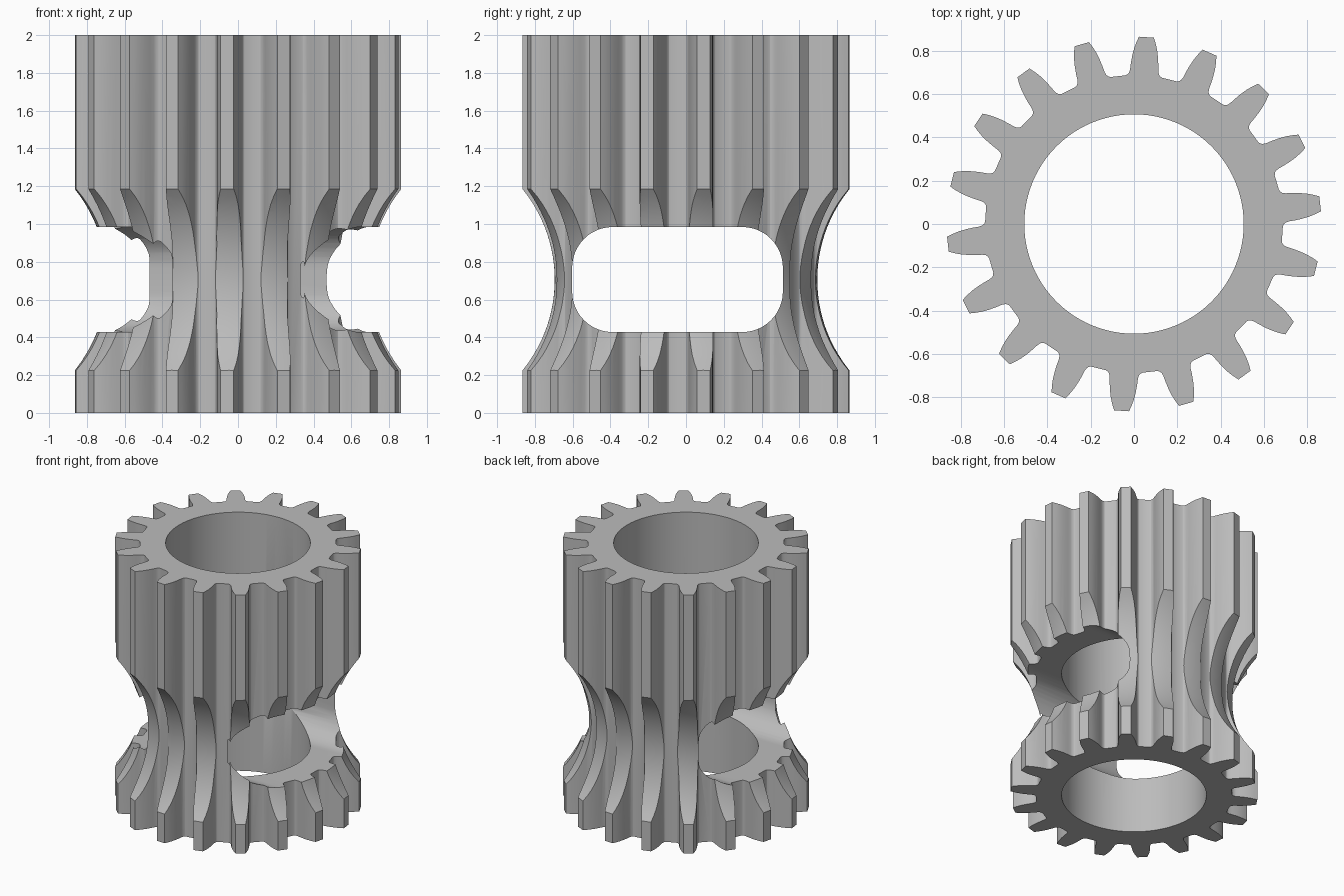
import bpy, bmesh
from math import sin, cos, tau, radians, sqrt

cube = bpy.data.objects.get("Cube")
if cube:
    bpy.data.objects.remove(cube)

TEETH, PHASE, HEIGHT = 18, radians(6.2), 2.0
TIP, ROOT, BORE = 0.866, 0.688, 0.507
WAIST_Z, WAIST_HALF, WAIST_R = 0.705, 0.48, 0.695

steel = bpy.data.materials.new("steel grey")
steel.use_nodes = True
grey = (0.5, 0.5, 0.5, 1)
steel.diffuse_color = grey
steel.node_tree.nodes["Principled BSDF"].inputs["Base Color"].default_value = grey


def to_object(name, bm):
    bmesh.ops.recalc_face_normals(bm, faces=bm.faces)
    mesh = bpy.data.meshes.new(name)
    bm.to_mesh(mesh)
    bm.free()
    mesh.materials.append(steel)
    ob = bpy.data.objects.new(name, mesh)
    bpy.context.collection.objects.link(ob)
    return ob


def prism(name, outline, offset):
    """Extrude a closed outline of 3D points along offset."""
    bm = bmesh.new()
    face = bm.faces.new([bm.verts.new(p) for p in outline])
    ext = bmesh.ops.extrude_face_region(bm, geom=[face])
    moved = [v for v in ext["geom"] if isinstance(v, bmesh.types.BMVert)]
    bmesh.ops.translate(bm, verts=moved, vec=offset)
    return to_object(name, bm)


# Toothed outline: radius and half angle (degrees) down one flank
flank = [(TIP, 2.3), (0.84, 3.05), (0.81, 3.8), (0.775, 4.45), (0.74, 4.95),
         (0.715, 5.25), (0.7, 5.7), (0.692, 6.3), (ROOT, 7.2)]
outline = []
for i in range(TEETH):
    mid = PHASE + i * tau / TEETH
    for r, a in [(r, -a) for r, a in reversed(flank)] + flank:
        t = mid + radians(a)
        outline.append((r * cos(t), r * sin(t), 0))
gear = prism("pinion_sleeve", outline, (0, 0, HEIGHT))

# Bore through the axis
circle = [(BORE * cos(i * tau / 96), BORE * sin(i * tau / 96), -0.1) for i in range(96)]
bore = prism("bore_cutter", circle, (0, 0, HEIGHT + 0.2))

# Concave waist: arc swept round the axis
sag = TIP - WAIST_R
R = (WAIST_HALF ** 2 + sag ** 2) / (2 * sag)
section = []
for i in range(25):
    dz = WAIST_HALF * (i / 12 - 1)
    section.append((WAIST_R + R - sqrt(R * R - dz * dz), WAIST_Z + dz))
section += [(1.1, WAIST_Z + WAIST_HALF), (1.1, WAIST_Z - WAIST_HALF)]
bm = bmesh.new()
SEGS = 120
rings = [[bm.verts.new((r * cos(k * tau / SEGS), r * sin(k * tau / SEGS), z))
          for r, z in section] for k in range(SEGS)]
n = len(section)
for k in range(SEGS):
    a, b = rings[k], rings[(k + 1) % SEGS]
    for j in range(n):
        bm.faces.new((a[j], a[(j + 1) % n], b[(j + 1) % n], b[j]))
waist = to_object("waist_cutter", bm)

# Rounded slot across the sleeve
Y0, Y1, Z0, Z1, CR = -0.603, 0.513, 0.428, 0.984, 0.215
corners = [(Y1 - CR, Z1 - CR), (Y0 + CR, Z1 - CR), (Y0 + CR, Z0 + CR), (Y1 - CR, Z0 + CR)]
slot_outline = []
for q, (y, z) in enumerate(corners):
    for i in range(13):
        t = (q + i / 12) * tau / 4
        slot_outline.append((-1.2, y + CR * cos(t), z + CR * sin(t)))
slot = prism("slot_cutter", slot_outline, (2.4, 0, 0))

# Cut, then bake the result
cutters = [bore, waist, slot]
for c in cutters:
    mod = gear.modifiers.new(c.name, "BOOLEAN")
    mod.operation, mod.solver, mod.object = "DIFFERENCE", "EXACT", c
    c.hide_render = True
bpy.context.view_layer.update()
baked = bpy.data.meshes.new_from_object(
    gear.evaluated_get(bpy.context.evaluated_depsgraph_get()))
gear.modifiers.clear()
gear.data = baked
for c in cutters:
    bpy.data.objects.remove(c)

bpy.ops.object.select_all(action="DESELECT")
gear.select_set(True)
bpy.context.view_layer.objects.active = gear
bpy.ops.object.shade_smooth_by_angle(angle=radians(25))
